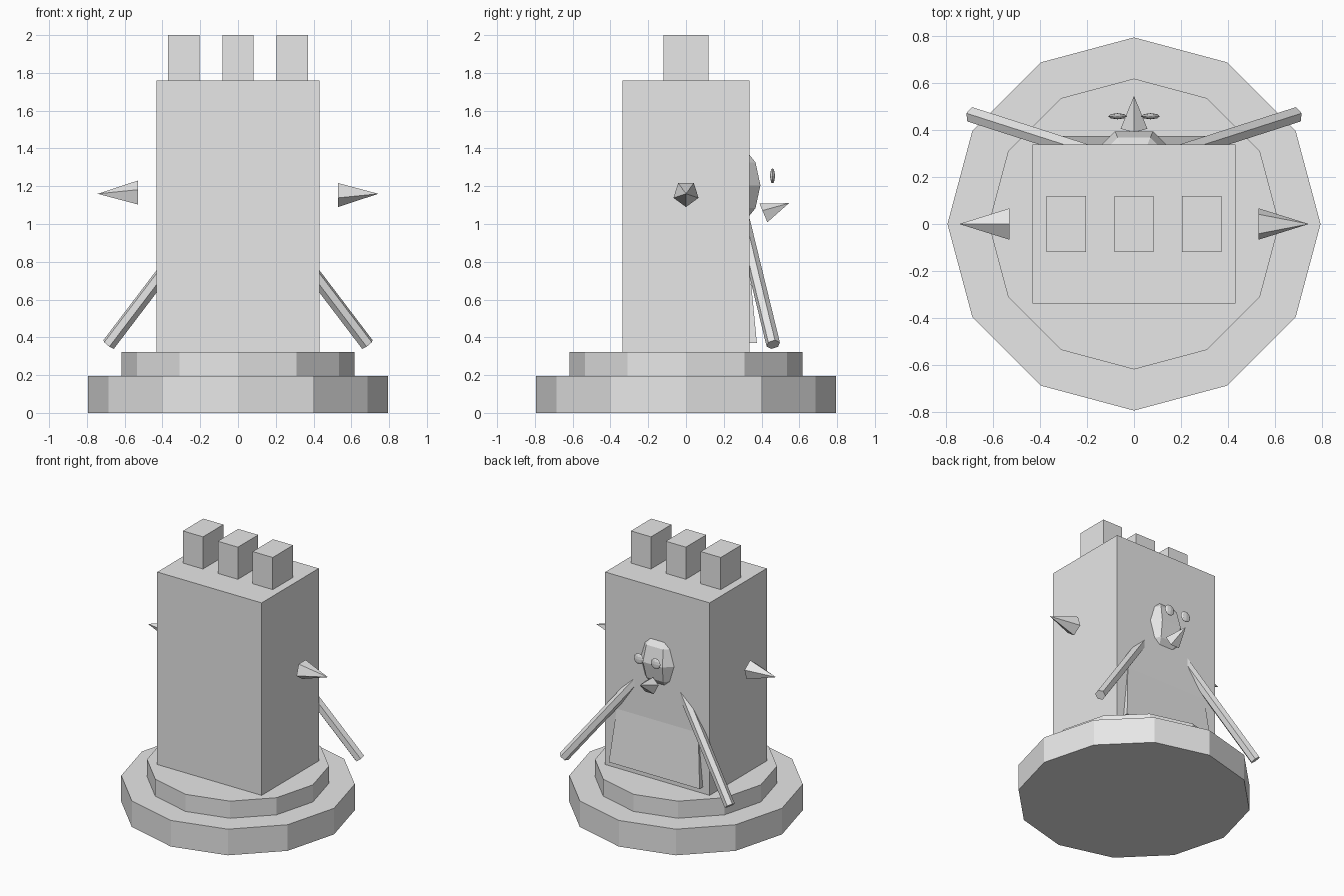
import bpy, bmesh, math
from mathutils import Vector, Matrix

if "Cube" in bpy.data.objects:
    bpy.data.objects.remove(bpy.data.objects["Cube"])

grey = bpy.data.materials.new("light grey")
grey.diffuse_color = (0.8, 0.8, 0.8, 1)
grey.use_nodes = True
grey.node_tree.nodes["Principled BSDF"].inputs["Base Color"].default_value = grey.diffuse_color


def finish(bm, name):
    mesh = bpy.data.meshes.new(name)
    bm.to_mesh(mesh)
    bm.free()
    mesh.materials.append(grey)
    ob = bpy.data.objects.new(name, mesh)
    bpy.context.collection.objects.link(ob)
    return ob


def box(name, lo, hi):
    bm = bmesh.new()
    lo, hi = Vector(lo), Vector(hi)
    bmesh.ops.create_cube(bm, size=1, matrix=Matrix.Translation((lo + hi) / 2)
                          @ Matrix.Diagonal((*(hi - lo), 1)))
    return finish(bm, name)


def rod(name, start, end, r1, r2, sides, up, turn=0):
    """Prism or cone from start to end; one corner points to `up`."""
    start, end = Vector(start), Vector(end)
    axis = (end - start).normalized()
    u = Vector(up)
    u = (u - axis * u.dot(axis)).normalized()
    v = axis.cross(u)
    rot = Matrix((u, v, axis)).transposed().to_4x4()
    bm = bmesh.new()
    bmesh.ops.create_cone(bm, cap_ends=True, segments=sides, radius1=r1, radius2=r2,
                          depth=(end - start).length)
    # create_cone puts its first corner on +y
    spin = Matrix.Rotation(turn - math.pi / 2, 4, 'Z')
    bm.transform(Matrix.Translation((start + end) / 2) @ rot @ spin)
    return finish(bm, name)


def ball(name, centre, scale, segments, rings, turn=0):
    bm = bmesh.new()
    bmesh.ops.create_uvsphere(bm, u_segments=segments, v_segments=rings, radius=1)
    bm.transform(Matrix.Translation(centre) @ Matrix.Diagonal((*scale, 1))
                 @ Matrix.Rotation(turn, 4, 'Z'))
    return finish(bm, name)


# Two-step round plinth
rod("plinth_lower", (0, 0, 0), (0, 0, 0.195), 0.793, 0.793, 12, (0, 1, 0))
rod("plinth_upper", (0, 0, 0.195), (0, 0, 0.323), 0.618, 0.618, 12, (0, 1, 0))

# Tower and battlements
box("tower", (-0.431, -0.337, 0.323), (0.431, 0.337, 1.76))
for i in (-1, 0, 1):
    x = i * 0.288
    box("battlement", (x - 0.083, -0.12, 1.76), (x + 0.083, 0.12, 2.0))

# Figure on the back: sloping torso, head, nose
bm = bmesh.new()
bmesh.ops.create_cube(bm, size=1)
for v in bm.verts:
    top = v.co.z > 0
    half = 0.30 if top else 0.375
    v.co = (math.copysign(half, v.co.x),
            half if v.co.y > 0 else -0.2,
            1.15 if top else 0.37)
finish(bm, "torso")
ball("head", (0, 0.2, 1.205), (0.21, 0.21, 0.242), 8, 6, math.pi / 8)
rod("nose", (0, 0.412, 1.054), (0, 0.545, 1.11), 0.06, 0, 5, (0, 0, 1))

for s in (-1, 1):
    # Eyes, arms and floating side spikes
    ball("eye", (s * 0.07, 0.458, 1.255), (0.04, 0.013, 0.04), 8, 6)
    rod("arm", (s * 0.124, 0.282, 1.10), (s * 0.685, 0.462, 0.362),
        0.037, 0.037, 6, (0, 0, 1))
    rod("side_spike", (s * 0.53, 0, 1.16), (s * 0.743, 0, 1.16),
        0.07, 0, 5, (0, 0, -s))
